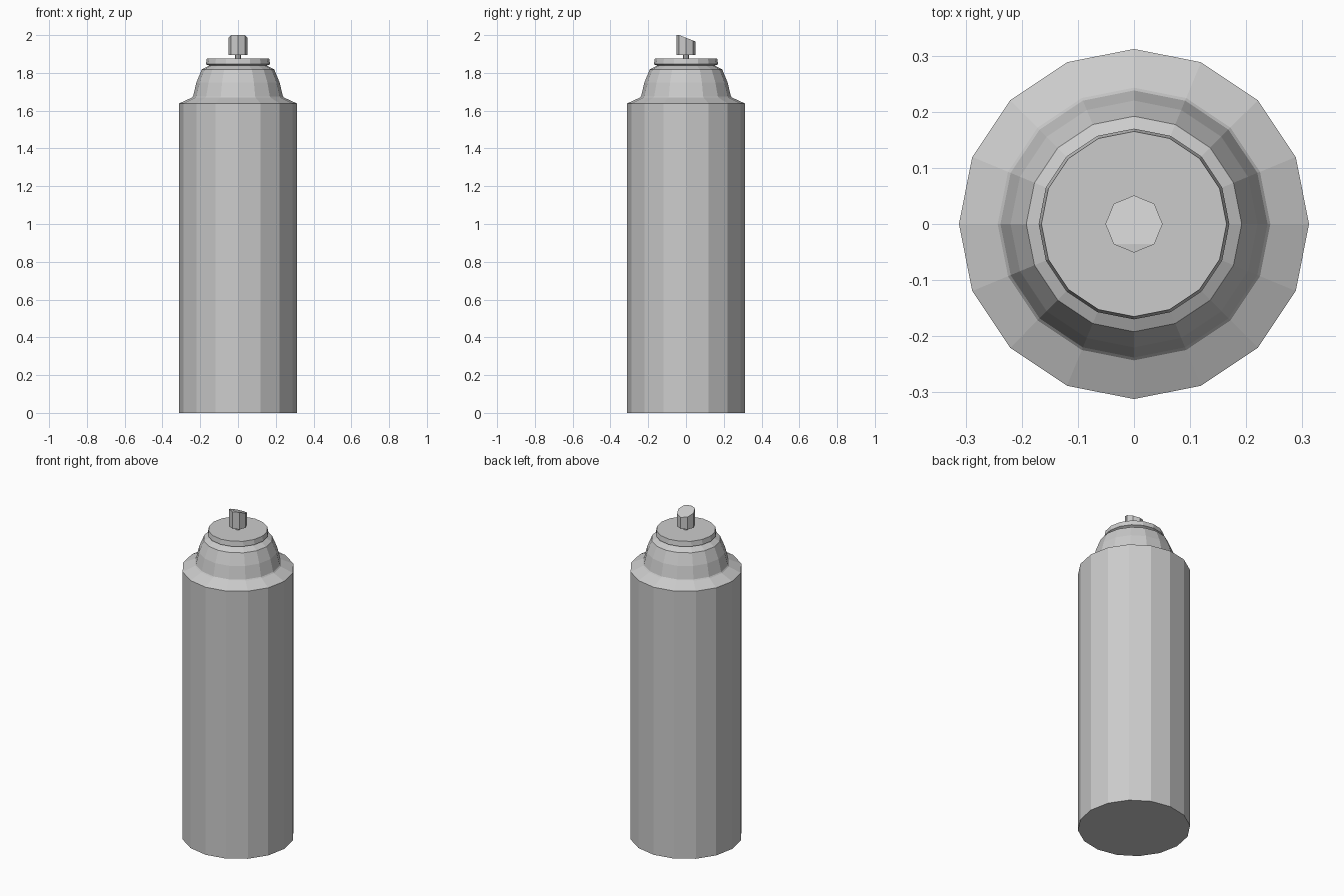
import bpy, bmesh
from math import cos, sin, pi

if "Cube" in bpy.data.objects:
    bpy.data.objects.remove(bpy.data.objects["Cube"])


def lathe(name, profile, sides, top=None):
    """Closed flat-shaded solid from (radius, z) rings, capped at both ends."""
    bm = bmesh.new()
    rings = []
    for r, z in profile:
        rings.append([bm.verts.new((r * cos(2 * pi * i / sides),
                                    r * sin(2 * pi * i / sides), z))
                      for i in range(sides)])
    for a, b in zip(rings, rings[1:]):
        for i in range(sides):
            j = (i + 1) % sides
            bm.faces.new((a[i], a[j], b[j], b[i]))
    if top:
        for v in rings[-1]:
            v.co.z = top(v.co.y)
        # split the bent top into a flat front lip and a sloping plane
        lip = [v for v in rings[-1] if v.co.y < -0.03]
        slope = [v for v in rings[-1] if v.co.y > -0.04]
        bm.faces.new(lip)
        bm.faces.new(slope)
    else:
        bm.faces.new(rings[-1])
    bm.faces.new(rings[0][::-1])
    bmesh.ops.recalc_face_normals(bm, faces=bm.faces)
    mesh = bpy.data.meshes.new(name)
    bm.to_mesh(mesh)
    bm.free()
    obj = bpy.data.objects.new(name, mesh)
    bpy.context.collection.objects.link(obj)
    return obj


# Can: straight wall, shoulder, tapered dome, groove and rolled rim
lathe("can_body", [
    (0.312, 0.0), (0.312, 1.638),
    (0.243, 1.67), (0.238, 1.676),
    (0.22, 1.75), (0.192, 1.818),
    (0.165, 1.832), (0.152, 1.838),
    (0.17, 1.846), (0.165, 1.876),
], 16)

# Thin valve stem
lathe("valve_stem", [(0.015, 1.87), (0.015, 1.90)], 8)

# Spray button with flat front lip, sloping down to the back
lathe("spray_button", [(0.051, 1.896), (0.051, 2.0)], 8,
      top=lambda y: min(2.0, 2.0 - (y + 0.036) * 0.39))
